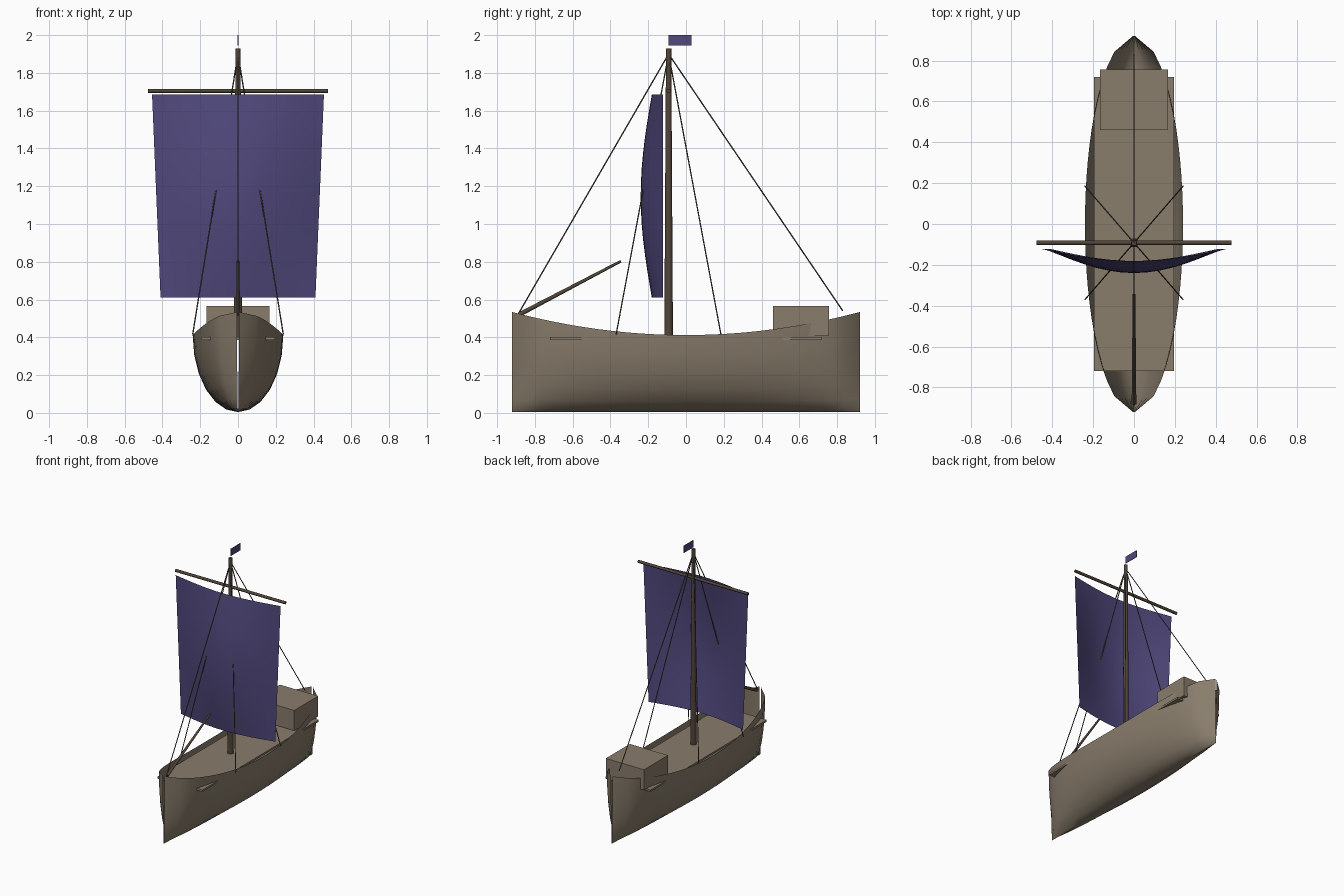
import bpy, math
from mathutils import Vector

cube = bpy.data.objects.get("Cube")
if cube:
    bpy.data.objects.remove(cube, do_unlink=True)


def material(name, rgb):
    m = bpy.data.materials.new(name)
    m.use_nodes = True
    m.diffuse_color = (*rgb, 1)
    m.node_tree.nodes["Principled BSDF"].inputs["Base Color"].default_value = (*rgb, 1)
    return m


TAN = material("tan_planks", (0.25, 0.205, 0.15))
BROWN = material("dark_spar_wood", (0.085, 0.06, 0.042))
PURPLE = material("purple_cloth", (0.08, 0.065, 0.2))
ROPE = material("rope", (0.1, 0.085, 0.065))


def smooth(obj, degrees=40):
    bpy.ops.object.select_all(action='DESELECT')
    obj.select_set(True)
    bpy.context.view_layer.objects.active = obj
    bpy.ops.object.shade_smooth_by_angle(angle=math.radians(degrees))


def sheet(name, nu, nv, point, mat):
    """Grid surface from a function of two parameters running 0 to 1."""
    verts = [point(i / nu, j / nv) for i in range(nu + 1) for j in range(nv + 1)]
    row = nv + 1
    faces = [(i * row + j, i * row + j + 1, (i + 1) * row + j + 1, (i + 1) * row + j)
             for i in range(nu) for j in range(nv)]
    mesh = bpy.data.meshes.new(name)
    mesh.from_pydata(verts, [], faces)
    mesh.materials.append(mat)
    obj = bpy.data.objects.new(name, mesh)
    bpy.context.collection.objects.link(obj)
    smooth(obj)
    return obj


def box(name, low, high, mat):
    low, high = Vector(low), Vector(high)
    bpy.ops.mesh.primitive_cube_add(size=1, location=(low + high) / 2)
    obj = bpy.context.object
    obj.name = name
    obj.scale = high - low
    bpy.ops.object.transform_apply(location=False, rotation=False, scale=True)
    obj.data.materials.append(mat)


def spar(name, start, end, r_start, r_end, mat, sides=10):
    start, end = Vector(start), Vector(end)
    axis = end - start
    bpy.ops.mesh.primitive_cone_add(vertices=sides, radius1=r_start, radius2=r_end,
                                    depth=axis.length, location=(start + end) / 2)
    obj = bpy.context.object
    obj.name = name
    obj.rotation_euler = axis.to_track_quat('Z', 'Y').to_euler()
    obj.data.materials.append(mat)
    smooth(obj)


# Open hull shell: elliptical plan, half-ellipse sections, rising sheer
def hull_point(u, v):
    t = 2 * u - 1
    half = max(0.005, 0.24 * math.sqrt(1 - t * t))
    sheer = 0.412 + 0.122 * t * t
    a = math.pi * (v - 0.5)
    return (half * math.sin(a), 0.92 * t, 0.004 + (sheer - 0.004) * (1 - math.cos(a)))


hull = sheet("hull", 24, 12, hull_point, TAN)

# Deck and stern cabin
box("deck", (-0.196, -0.72, 0.387), (0.196, 0.72, 0.402), TAN)
box("stern_cabin", (-0.166, 0.46, 0.408), (0.166, 0.757, 0.567), TAN)

# Mast, yard and bowsprit
MAST_Y = -0.092
spar("mast", (0, MAST_Y, 0.39), (0, MAST_Y, 1.93), 0.023, 0.014, BROWN)
spar("yard", (-0.477, MAST_Y, 1.705), (0.477, MAST_Y, 1.705), 0.011, 0.011, BROWN)
spar("bowsprit", (0, -0.88, 0.522), (0, -0.345, 0.803), 0.012, 0.007, BROWN)


# Billowing sail, wider at the head
def sail_point(u, v):
    s = 2 * u - 1
    belly = math.cos(math.pi * s / 2) * (0.5 + 0.5 * math.sin(math.pi * v))
    return (s * (0.41 + 0.045 * v), -0.122 - 0.118 * belly, 0.61 + 1.075 * v)


sheet("sail", 14, 14, sail_point, PURPLE)

# Pennant
box("pennant", (-0.002, MAST_Y, 1.945), (0.002, 0.03, 2.0), PURPLE)

# Standing rigging
head = (0, MAST_Y, 1.9)
spar("fore_stay", head, (0, -0.89, 0.52), 0.0035, 0.0035, ROPE, 6)
spar("back_stay", head, (0, 0.83, 0.54), 0.0035, 0.0035, ROPE, 6)
for side, label in ((1, "left"), (-1, "right")):
    for y, place in ((-0.37, "fore"), (0.185, "aft")):
        spar(f"{place}_shroud_{label}", head, (side * 0.24, y, 0.415),
             0.0035, 0.0035, ROPE, 6)
